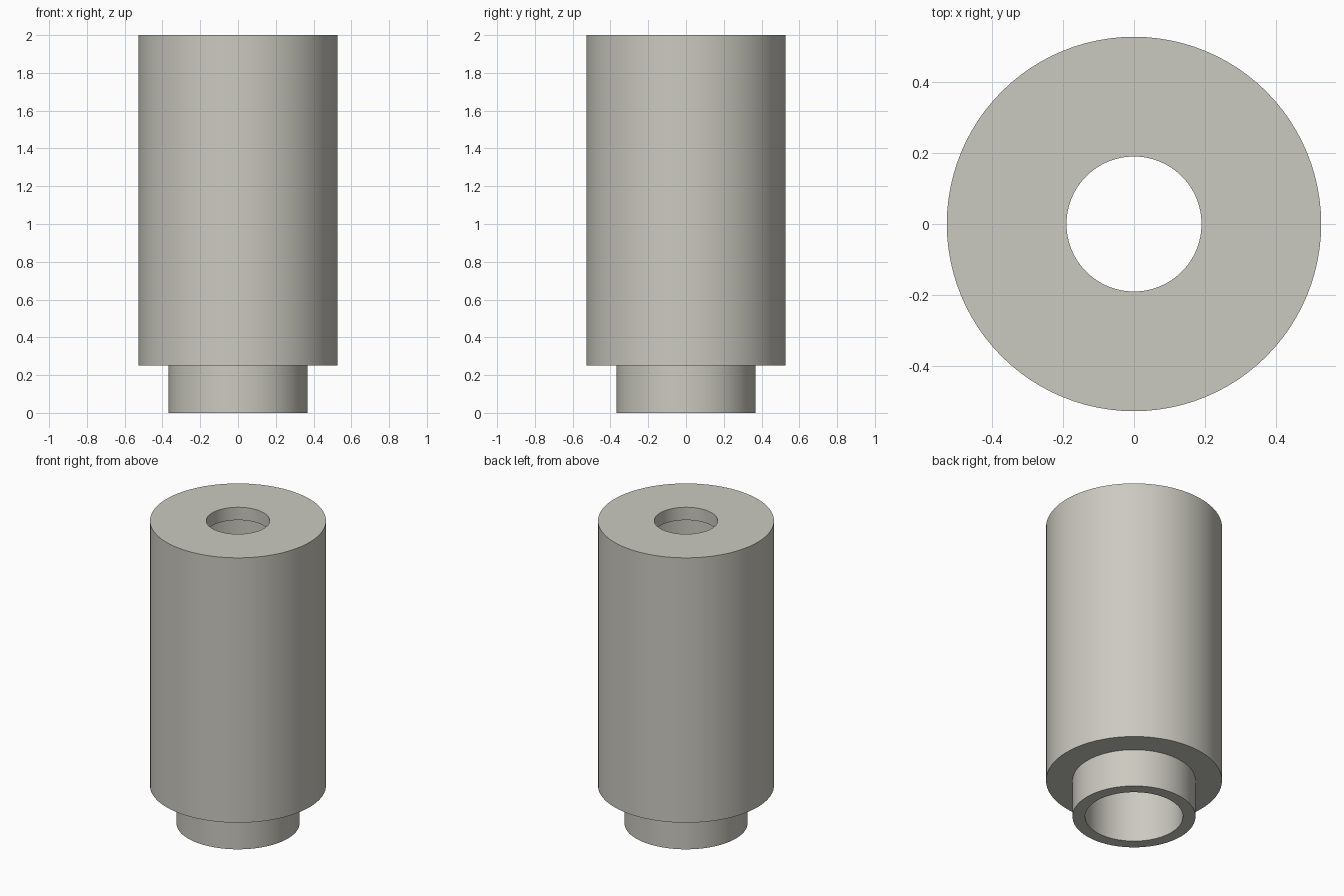
import bpy, bmesh, math

cube = bpy.data.objects.get("Cube")
if cube:
    bpy.data.objects.remove(cube, do_unlink=True)

SIDES = 96

# One warm grey material
colour = (0.60, 0.59, 0.53, 1.0)
grey = bpy.data.materials.new("warm grey")
grey.diffuse_color = colour
grey.use_nodes = True
grey.node_tree.nodes["Principled BSDF"].inputs["Base Color"].default_value = colour


def lathe(name, profile, material):
    """Revolve a closed (radius, z) profile around the z axis."""
    bm = bmesh.new()
    rings = []
    for i in range(SIDES):
        a = 2 * math.pi * i / SIDES
        rings.append([bm.verts.new((r * math.cos(a), r * math.sin(a), z)) for r, z in profile])
    n = len(profile)
    for i in range(SIDES):
        here, there = rings[i], rings[(i + 1) % SIDES]
        for j in range(n):
            k = (j + 1) % n
            bm.faces.new((here[j], there[j], there[k], here[k]))
    bmesh.ops.recalc_face_normals(bm, faces=bm.faces)
    mesh = bpy.data.meshes.new(name)
    bm.to_mesh(mesh)
    bm.free()
    mesh.materials.append(material)
    obj = bpy.data.objects.new(name, mesh)
    bpy.context.collection.objects.link(obj)
    bpy.ops.object.select_all(action="DESELECT")
    obj.select_set(True)
    bpy.context.view_layer.objects.active = obj
    bpy.ops.object.shade_smooth_by_angle(angle=math.radians(30))
    return obj


# Stepped sleeve: narrow neck, wide body, wide bore closed to a smaller hole by a top lip
lathe("stepped_sleeve", [
    (0.293, 0.0), (0.368, 0.0),      # neck rim
    (0.368, 0.25), (0.527, 0.25),    # shoulder
    (0.527, 2.0), (0.190, 2.0),      # body and top face
    (0.190, 1.915), (0.293, 1.915),  # lip and bore ceiling
], grey)
